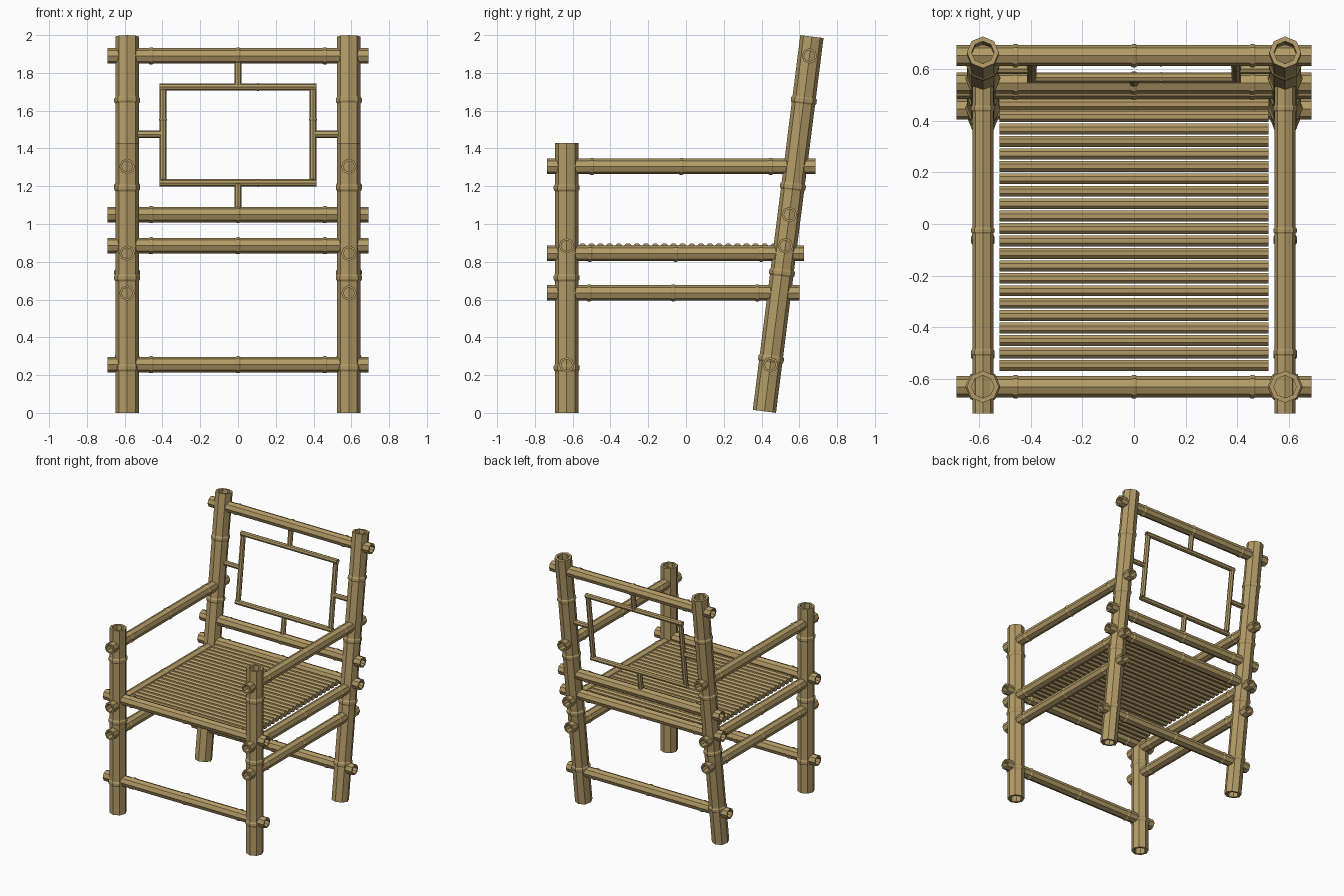
import bpy, bmesh, math
from mathutils import Vector

if "Cube" in bpy.data.objects:
    bpy.data.objects.remove(bpy.data.objects["Cube"])

bamboo = bpy.data.materials.new("bamboo tan")
bamboo.diffuse_color = (0.45, 0.33, 0.135, 1)
bamboo.use_nodes = True
bamboo.node_tree.nodes["Principled BSDF"].inputs["Base Color"].default_value = bamboo.diffuse_color


def pole(name, a, b, r, nodes=(), turn=0.0, hollow=True, sides=8):
    """Faceted bamboo pole from a to b with raised node rings and hollow ends."""
    a, b = Vector(a), Vector(b)
    axis = b - a
    length = axis.length
    axis.normalize()
    u = Vector((1, 0, 0)) if abs(axis.x) < 0.5 else Vector((0, 1, 0))
    v = axis.cross(u).normalized()
    rings = [(0, r)]
    for n in nodes:
        w = r * 0.3
        rings += [(n - w, r), (n - w * 0.5, r * 1.1), (n + w * 0.5, r * 1.1), (n + w, r)]
    rings.append((length, r))
    if hollow:
        depth, inner = r * 1.6, r * 0.7
        rings = [(depth, inner), (0, inner)] + rings + [(length, inner), (length - depth, inner)]
    bm = bmesh.new()
    loops = []
    for t, rad in rings:
        angles = [2 * math.pi * (i + turn) / sides for i in range(sides)]
        loops.append([bm.verts.new(a + axis * t + (u * math.cos(q) + v * math.sin(q)) * rad)
                      for q in angles])
    for lo, hi in zip(loops, loops[1:]):
        for i in range(sides):
            j = (i + 1) % sides
            bm.faces.new((lo[i], lo[j], hi[j], hi[i]))
    bm.faces.new(loops[0][::-1])
    bm.faces.new(loops[-1])
    bmesh.ops.recalc_face_normals(bm, faces=bm.faces)
    me = bpy.data.meshes.new(name)
    bm.to_mesh(me)
    bm.free()
    me.materials.append(bamboo)
    ob = bpy.data.objects.new(name, me)
    bpy.context.collection.objects.link(ob)
    return ob


def thirds(length):
    return [length * k / 6 for k in (1, 3, 5)]


def back_y(z):
    """Centre line of the leaning back."""
    return 0.414 + 0.1268 * z


LEG_X, FRONT_Y, LEG_R, RAIL_R, THIN_R = 0.587, -0.632, 0.062, 0.041, 0.019

# Legs, side rails and arms, mirrored left and right
for side, s in (("left", -1), ("right", 1)):
    x = s * LEG_X
    pole(side + "_front_leg", (x, FRONT_Y, 0), (x, FRONT_Y, 1.43), LEG_R, thirds(1.43))
    pole(side + "_back_leg", (x, back_y(0.008), 0.008), (x, back_y(1.992), 1.992), LEG_R,
         (0.28, 0.74, 1.2, 1.66))
    for part, z, end in (("arm", 1.305, 0.685), ("seat_rail", 0.845, 0.625), ("stretcher", 0.635, 0.6)):
        pole(f"{side}_{part}", (x, -0.735, z), (x, end, z), RAIL_R, thirds(end + 0.735))

# Cross rails
for name, y, z in (("front_seat_rail", FRONT_Y, 0.885), ("front_stretcher", FRONT_Y, 0.255),
                   ("back_stretcher", back_y(0.255), 0.255), ("back_seat_rail", back_y(0.885), 0.885),
                   ("lower_back_rail", back_y(1.05), 1.05), ("top_rail", back_y(1.89), 1.89)):
    pole(name, (-0.69, y, z), (0.69, y, z), RAIL_R, thirds(1.38))

# Thin rectangular frame in the back
for name, z in (("frame_bottom", 1.218), ("frame_top", 1.725)):
    pole(name, (-0.415, back_y(z), z), (0.415, back_y(z), z), THIN_R, (0.52,))
for side, s in (("left", -1), ("right", 1)):
    pole(side + "_frame_bar", (s * 0.397, back_y(1.235), 1.235), (s * 0.397, back_y(1.71), 1.71),
         THIN_R, (0.32,))
    y = back_y(1.475)
    pole(side + "_frame_strut", (s * 0.41, y, 1.475), (s * 0.54, y, 1.475), THIN_R, hollow=False)
for name, lo, hi in (("lower_frame_strut", 1.08, 1.21), ("upper_frame_strut", 1.735, 1.86)):
    pole(name, (0, back_y(lo), lo), (0, back_y(hi), hi), THIN_R, hollow=False)

# Seat slats
for k in range(22):
    y = -0.549 + k * 0.0483
    slat = pole(f"seat_slat_{k + 1}", (-0.522, y, 0.876), (0.522, y, 0.876), 0.0228,
                turn=0.5, hollow=False)
